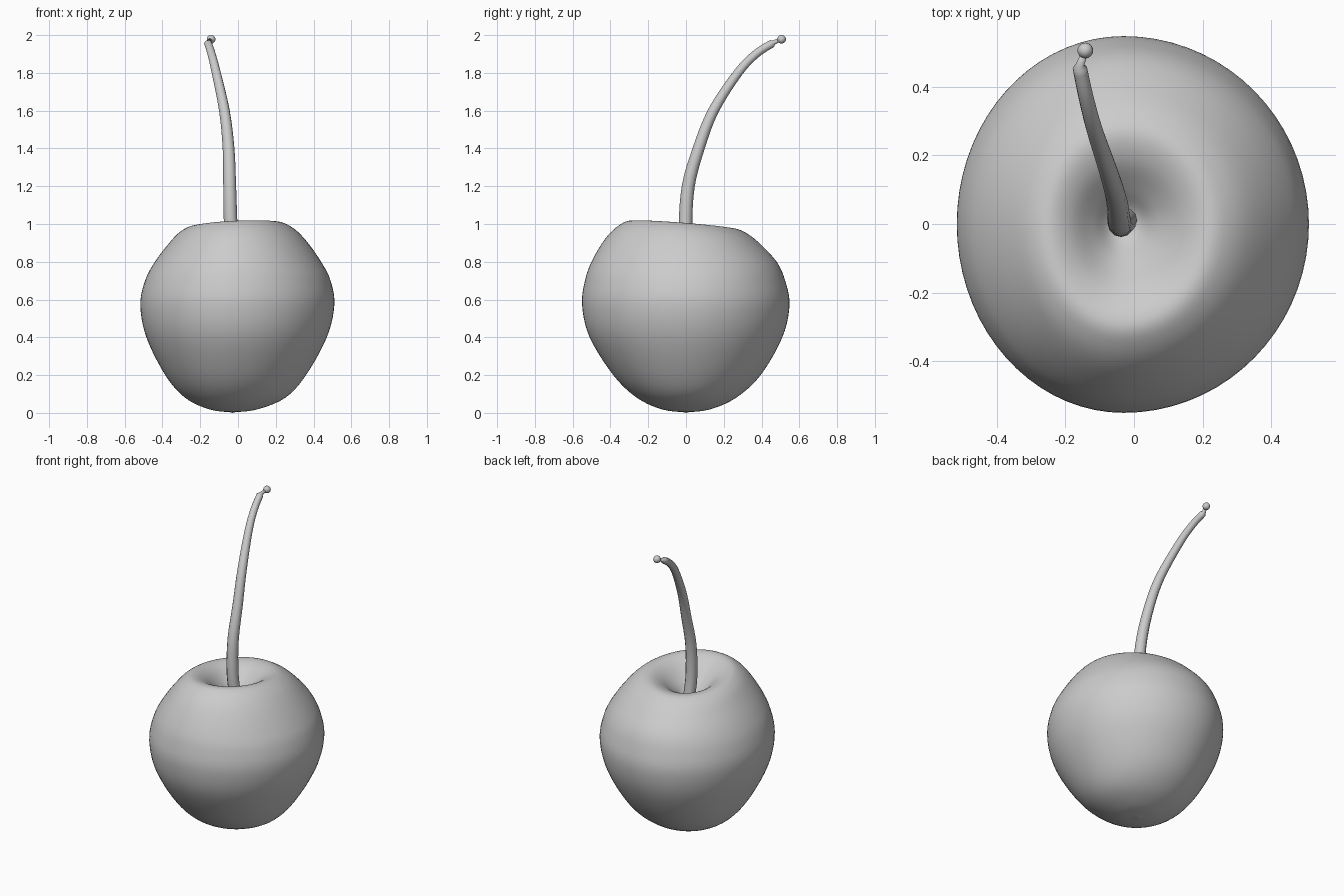
import bpy, bmesh, math
from mathutils import Vector

if "Cube" in bpy.data.objects:
    bpy.data.objects.remove(bpy.data.objects["Cube"])

grey = bpy.data.materials.new("plain grey")
grey.diffuse_color = (0.6, 0.6, 0.6, 1)
grey.use_nodes = True
grey.node_tree.nodes["Principled BSDF"].inputs["Base Color"].default_value = grey.diffuse_color


def smooth_rows(rows, steps):
    """Catmull-Rom interpolation through rows of numbers."""
    out = []
    for i in range(len(rows) - 1):
        a, b, c, d = (rows[max(0, min(len(rows) - 1, i + k))] for k in (-1, 0, 1, 2))
        for s in range(steps):
            t = s / steps
            out.append([0.5 * (2 * q + (r - p) * t + (2 * p - 5 * q + 4 * r - v) * t * t
                        + (3 * q - p - 3 * r + v) * t ** 3) for p, q, r, v in zip(a, b, c, d)])
    return out + [list(rows[-1])]


def make_object(name, bm):
    bmesh.ops.recalc_face_normals(bm, faces=bm.faces)
    for f in bm.faces:
        f.smooth = True
    mesh = bpy.data.meshes.new(name)
    bm.to_mesh(mesh)
    bm.free()
    mesh.materials.append(grey)
    obj = bpy.data.objects.new(name, mesh)
    bpy.context.collection.objects.link(obj)
    return obj


def skin(bm, rings, cap_start, cap_end):
    """Joins rings of points with quads and closes the ends with fans."""
    vs = [[bm.verts.new(p) for p in ring] for ring in rings]
    n = len(vs[0])
    for a, b in zip(vs, vs[1:]):
        for i in range(n):
            j = (i + 1) % n
            bm.faces.new((a[i], a[j], b[j], b[i]))
    for ring, tip in ((vs[0], cap_start), (vs[-1], cap_end)):
        c = bm.verts.new(tip)
        for i in range(n):
            bm.faces.new((ring[i], ring[(i + 1) % n], c))


# Fruit: height, reach to left / right / front / back, rim tilt weight
profile = [
    (0.003, 0, 0, 0, 0, 0),
    (0.018, .12, .13, .125, .125, 0),
    (0.08, .25, .28, .26, .265, 0),
    (0.20, .355, .39, .385, .395, 0),
    (0.40, .455, .50, .51, .51, 0),
    (0.57, .487, .54, .55, .548, 0),
    (0.70, .462, .52, .535, .525, 0),
    (0.80, .41, .47, .50, .48, 0),
    (0.905, .335, .39, .43, .395, .4),
    (0.966, .28, .32, .36, .33, .8),
    (0.993, .22, .25, .29, .265, 1),
    (0.965, .155, .18, .205, .185, .9),
    (0.895, .09, .10, .115, .105, .5),
    (0.84, .045, .05, .05, .05, 0),
    (0.82, 0, 0, 0, 0, 0),
]
cx, segs = -0.03, 72
rings = []
for z, l, r, f, b, w in smooth_rows(profile, 5)[1:-1]:
    ring = []
    for i in range(segs):
        a = 2 * math.pi * i / segs
        c, s = math.cos(a), math.sin(a)
        x, y = c * (r if c > 0 else l), s * (b if s > 0 else f)
        ring.append((cx + x, y, z + w * (0.05 * x - 0.08 * y)))
    rings.append(ring)
bm = bmesh.new()
skin(bm, rings, (cx, 0, 0), (cx, 0, 0.82))
make_object("cherry_fruit", bm)

# Stem: x, y, z, radius along the path, ending in a thin neck
path = [
    (-.025, .015, .80, .036),
    (-.038, -.002, .98, .036),
    (-.044, .012, 1.2, .034),
    (-.05, .067, 1.4, .031),
    (-.072, .145, 1.6, .028),
    (-.115, .275, 1.8, .024),
    (-.14, .37, 1.9, .022),
    (-.158, .455, 1.955, .021),
    (-.157, .466, 1.961, .012),
    (-.145, .495, 1.975, .010),
]
pts = smooth_rows(path[:8], 4) + [list(p) for p in path[8:]]
rings = []
for i, p in enumerate(pts):
    tan = Vector(pts[min(i + 1, len(pts) - 1)][:3]) - Vector(pts[max(i - 1, 0)][:3])
    tan.normalize()
    u = Vector((1, 0, 0)) - tan * tan.x
    u.normalize()
    v = tan.cross(u)
    rings.append([Vector(p[:3]) + p[3] * (u * math.cos(k * math.pi / 6) + v * math.sin(k * math.pi / 6))
                  for k in range(12)])
bm = bmesh.new()
skin(bm, rings, pts[0][:3], pts[-1][:3])
make_object("stem", bm)

# Small knob on the stem tip
bm = bmesh.new()
bmesh.ops.create_uvsphere(bm, u_segments=14, v_segments=10, radius=0.023)
bmesh.ops.translate(bm, verts=bm.verts, vec=(-.142, .506, 1.978))
make_object("stem_tip", bm)
